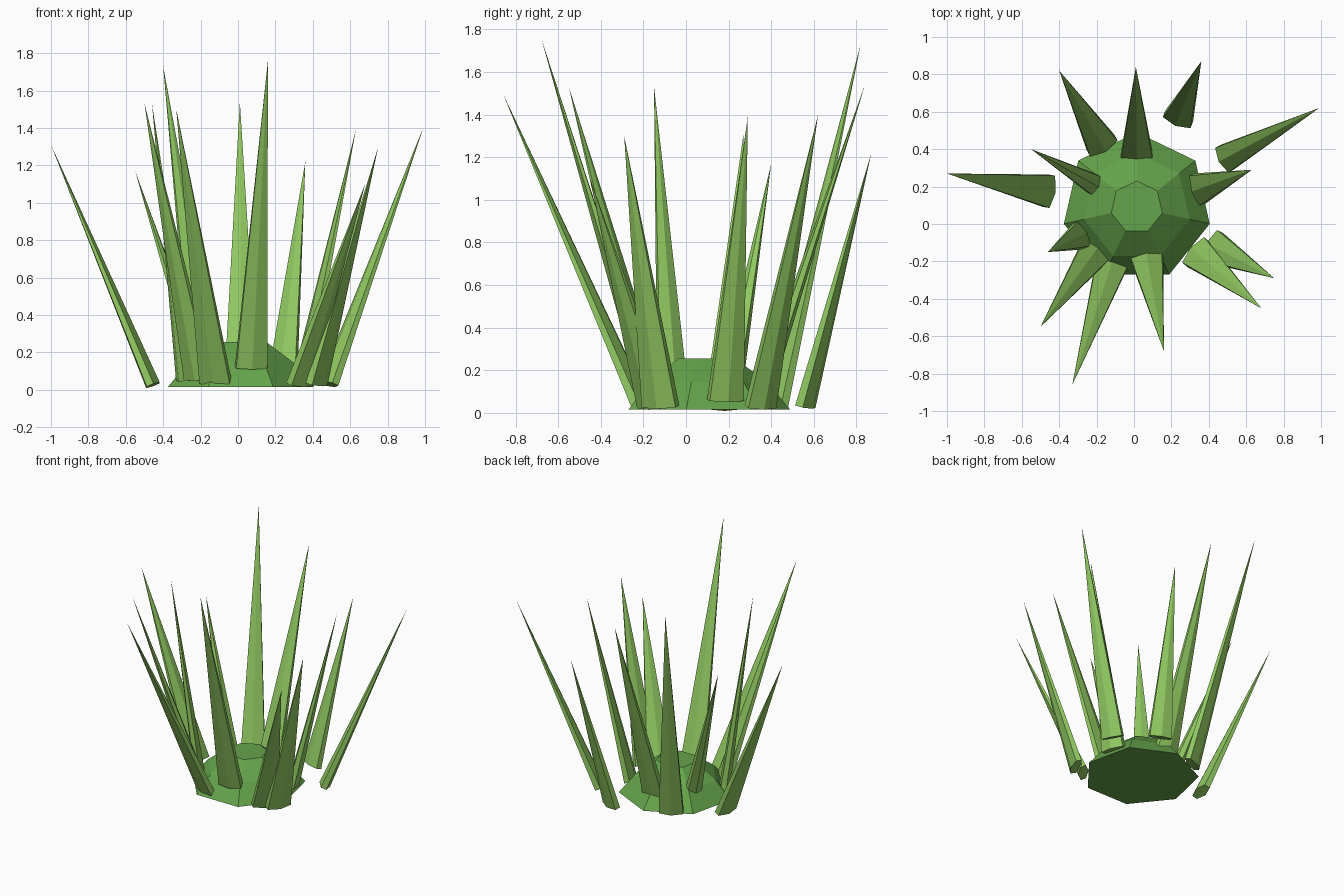
import bpy
import bmesh
from math import sin, cos, tau
from mathutils import Vector, Matrix

cube = bpy.data.objects.get("Cube")
if cube:
    bpy.data.objects.remove(cube, do_unlink=True)


def material(name, color):
    mat = bpy.data.materials.new(name)
    mat.use_nodes = True
    mat.diffuse_color = color
    mat.node_tree.nodes["Principled BSDF"].inputs["Base Color"].default_value = color
    return mat


def add_object(name, bm, mat):
    bmesh.ops.recalc_face_normals(bm, faces=bm.faces)
    mesh = bpy.data.meshes.new(name)
    bm.to_mesh(mesh)
    bm.free()
    mesh.materials.append(mat)
    obj = bpy.data.objects.new(name, mesh)
    bpy.context.collection.objects.link(obj)
    return obj


leaf_green = material("leaf green", (0.28, 0.58, 0.12, 1))
core_green = material("core green", (0.13, 0.37, 0.07, 1))


def core():
    """Low seven-sided dome with a flat top and a flat underside."""
    sides = 7
    bm = bmesh.new()
    rings = []
    for radius, z in ((0.40, 0.015), (0.29, 0.145), (0.14, 0.255)):
        ring = []
        for i in range(sides):
            a = tau * (i / sides + 0.25)
            ring.append(bm.verts.new((0.015 + radius * cos(a), 0.09 + radius * sin(a), z)))
        rings.append(ring)
    for low, high in zip(rings, rings[1:]):
        for i in range(sides):
            j = (i + 1) % sides
            bm.faces.new((low[i], low[j], high[j], high[i]))
    bm.faces.new(rings[0])
    bm.faces.new(rings[-1])
    add_object("core", bm, core_green)


def spike(number, base, tip, width):
    """Flattened six-sided leaf, with ridges on its inner and outer sides."""
    base, tip = Vector(base), Vector(tip)
    axis = (tip - base).normalized()
    side = Vector((0, 0, 1)).cross(axis).normalized()
    out = side.cross(axis)
    bm = bmesh.new()
    ring = []
    for i in range(6):
        a = tau * i / 6
        ring.append(bm.verts.new(base + out * cos(a) * 0.04 + side * sin(a) * width * 1.15))
    point = bm.verts.new(tip)
    for i in range(6):
        bm.faces.new((ring[i], ring[(i + 1) % 6], point))
    bm.faces.new(ring)
    add_object(f"leaf_spike_{number}", bm, leaf_green)


# Base centre, tip and half width of each leaf, around the core
SPIKES = (
    ((-0.17, 0.42, 0.03), (-0.40, 0.82, 1.73), 0.085),
    ((0.015, 0.365, 0.10), (0.01, 0.84, 1.54), 0.085),
    ((0.235, 0.56, 0.03), (0.36, 0.87, 1.22), 0.08),
    ((0.485, 0.35, 0.03), (0.99, 0.62, 1.40), 0.075),
    ((0.34, 0.185, 0.06), (0.63, 0.29, 1.39), 0.085),
    ((0.42, -0.12, 0.03), (0.75, -0.29, 1.30), 0.09),
    ((0.33, -0.15, 0.03), (0.68, -0.45, 1.10), 0.09),
    ((0.07, -0.185, 0.12), (0.16, -0.68, 1.76), 0.085),
    ((-0.12, -0.215, 0.04), (-0.33, -0.86, 1.50), 0.085),
    ((-0.21, -0.15, 0.06), (-0.50, -0.55, 1.53), 0.085),
    ((-0.28, -0.06, 0.05), (-0.46, -0.15, 1.53), 0.075),
    ((-0.455, 0.175, 0.025), (-1.0, 0.27, 1.31), 0.088),
    ((-0.21, 0.21, 0.13), (-0.55, 0.40, 1.17), 0.055),
)

core()
for n, (base, tip, width) in enumerate(SPIKES, 1):
    spike(n, base, tip, width)
